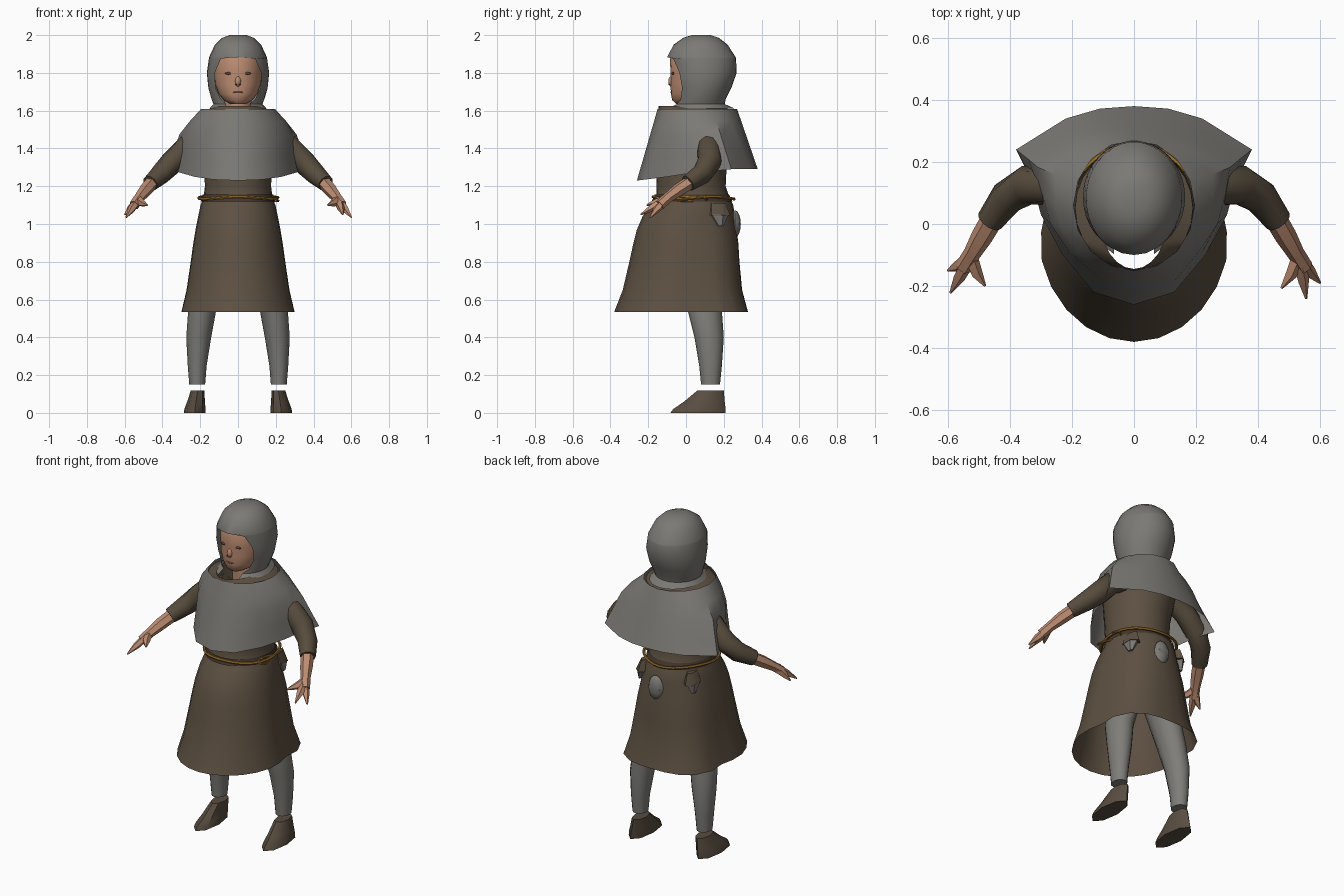
import bpy, bmesh, math
from mathutils import Vector

if "Cube" in bpy.data.objects:
    bpy.data.objects.remove(bpy.data.objects["Cube"], do_unlink=True)


def material(name, r, g, b):
    m = bpy.data.materials.new(name)
    m.use_nodes = True
    m.diffuse_color = (r, g, b, 1)
    bsdf = m.node_tree.nodes["Principled BSDF"]
    bsdf.inputs["Base Color"].default_value = (r, g, b, 1)
    bsdf.inputs["Roughness"].default_value = 0.9
    return m


GREY = material("grey wool", .2, .193, .176)
HOSE = material("pale grey hose", .21, .207, .19)
BROWN = material("brown tunic", .108, .08, .053)
SLEEVE = material("dark brown sleeve", .095, .072, .046)
SHOE = material("shoe leather", .097, .073, .051)
BELT = material("dark belt", .055, .037, .025)
SKIN = material("skin", .51, .265, .168)
LIP = material("lip", .36, .15, .1)
EYE = material("dark eye", .1, .06, .045)
ROPE = material("golden rope", .35, .17, .025)
parts = []


def finish(name, bm, mat, recalc=False):
    bmesh.ops.remove_doubles(bm, verts=bm.verts, dist=.0002)
    if recalc:
        bmesh.ops.recalc_face_normals(bm, faces=bm.faces)
    me = bpy.data.meshes.new(name)
    bm.to_mesh(me)
    bm.free()
    me.materials.append(mat)
    ob = bpy.data.objects.new(name, me)
    bpy.context.collection.objects.link(ob)
    parts.append(ob)
    return ob


def skin_rings(name, rings, mat, caps=(), recalc=False):
    """Join rings of points, listed from top to bottom, into a surface."""
    bm = bmesh.new()
    vs = [[bm.verts.new(p) for p in r] for r in rings]
    for a, b in zip(vs, vs[1:]):
        for j in range(len(a) - 1):
            bm.faces.new((b[j], b[j + 1], a[j + 1], a[j]))
    if "top" in caps:
        bm.faces.new(vs[0][:-1])
    if "bottom" in caps:
        bm.faces.new(vs[-1][:-1][::-1])
    return finish(name, bm, mat, recalc)


def oval(z, rx, front, back, gap=0, cx=0, n=24, fold=0):
    """Horizontal oval, open at the front by gap; fold squares the back corners
    and dents the sides."""
    cy, ry = (front + back) / 2, (back - front) / 2
    pts = []
    for i in range(n + 1):
        t = gap + (2 * math.pi - 2 * gap) * i / n
        u = min(t, 2 * math.pi - t)
        k = 1 - .7 * fold * math.exp(-((u - 1.8) / .22) ** 2)
        if math.cos(t) < 0:
            k += fold * math.sin(2 * t) ** 2
        pts.append(Vector((cx + rx * k * math.sin(t), cy - ry * k * math.cos(t), z)))
    return pts


def tube(name, path, mat, n=8, closed=False):
    """Round tube through (x, y, z, radius) points."""
    pts = [Vector(p[:3]) for p in path]
    rings, last = [], len(pts) - 1
    for i, p in enumerate(pts):
        if closed:
            d = pts[(i + 1) % len(pts)] - pts[i - 1]
        else:
            d = pts[min(i + 1, last)] - pts[max(i - 1, 0)]
        q = d.to_track_quat('Z', 'Y')
        r = path[i][3]
        rings.append([p + q @ Vector((r * math.cos(2 * math.pi * (j % n) / n),
                                      r * math.sin(2 * math.pi * (j % n) / n), 0))
                      for j in range(n + 1)])
    if closed:
        rings.append(rings[0])
    return skin_rings(name, rings, mat, () if closed else ("top", "bottom"), True)


def blob(name, loc, size, mat, seg=12):
    bm = bmesh.new()
    bmesh.ops.create_uvsphere(bm, u_segments=seg, v_segments=8, radius=1)
    bmesh.ops.scale(bm, vec=size, verts=bm.verts)
    bmesh.ops.translate(bm, vec=loc, verts=bm.verts)
    return finish(name, bm, mat)


# Head and neck
skin_rings("head", [oval(*r) for r in (
    (1.92, .1, -.06, .2), (1.87, .124, -.086, .2), (1.8, .127, -.081, .2),
    (1.74, .121, -.082, .2), (1.69, .104, -.08, .16), (1.655, .075, -.073, .12),
    (1.635, .04, -.05, .06))], SKIN, ("top", "bottom"))
skin_rings("neck", [oval(1.68, .07, 0, .15), oval(1.5, .08, 0, .17)], SKIN)
blob("nose", (0, -.077, 1.755), (.016, .017, .028), SKIN)
blob("mouth", (0, -.077, 1.697), (.027, .006, .005), LIP)
for s, side in ((1, "left"), (-1, "right")):
    blob(side + "_eye", (s * .048, -.069, 1.797), (.021, .007, .007), EYE)
    blob(side + "_nostril", (s * .01, -.088, 1.738), (.005, .005, .003), EYE)

# Hood, open around the face, with its lower edge spread over the collar
skin_rings("hood", [oval(*r) for r in (
    (2, .045, .03, .13), (1.985, .085, -.015, .175), (1.95, .122, -.065, .22),
    (1.883, .153, -.1, .263), (1.876, .155, -.102, .265, .62), (1.8, .165, -.095, .268, .84),
    (1.72, .157, -.075, .24, .86), (1.66, .14, -.06, .21, .7),
    (1.635, .13, -.065, .205, .5), (1.612, .15, -.115, .255, .45))], GREY, ("top",))

# Shoulder cape: an oval neck that spreads into a wider, squarer hem
hem = [(0, -.26, 1.23), (.13, -.22, 1.235), (.23, -.1, 1.25), (.3, .03, 1.27),
       (.33, .14, 1.28), (.38, .24, 1.29), (.22, .34, 1.29), (.11, .372, 1.29), (0, .38, 1.29)]
hem = [Vector(p) for p in hem]
hem += [Vector((-p.x, p.y, p.z)) for p in hem[-2::-1]]
collar = oval(1.61, .195, -.15, .27, n=16)
cape = []
for t, bulge in ((0, 1), (.2, 1.15), (.42, 1.17), (.7, 1.07), (1, 1)):
    ring = [a.lerp(b, t) for a, b in zip(collar, hem)]
    for p in ring:
        p.x *= bulge
    cape.append(ring)
skin_rings("shoulder_cape", cape, GREY)

# Tunic with flared skirt, open at neck and hem
skin_rings("tunic", [oval(*r[:4], fold=r[4] if len(r) > 4 else 0) for r in (
    (1.625, .11, -.145, .19), (1.595, .19, -.148, .25), (1.45, .2, -.165, .25),
    (1.3, .18, -.16, .215), (1.2, .175, -.155, .21), (1.14, .183, -.158, .23),
    (1.1, .198, -.185, .25), (1.04, .212, -.23, .26, .02), (.97, .227, -.26, .268, .04),
    (.9, .24, -.278, .277, .06), (.8, .255, -.3, .283, .08),
    (.65, .279, -.335, .297, .1), (.535, .308, -.38, .328, .12))], BROWN)

# Belt and rope girdle
skin_rings("belt", [oval(1.155, .187, -.166, .228), oval(1.12, .197, -.182, .246)], BELT)
steps = [2 * math.pi * i / 32 for i in range(32)]
tube("rope_girdle", [(.208 * math.cos(a), .04 + .215 * math.sin(a),
                      1.138 + .006 * math.sin(3 * a), .008) for a in steps], ROPE, 6, True)
tube("rope_loop", [(.195 + .02 * math.sin(2 * a), .02 + .09 * math.cos(a),
                    1.132 + .012 * math.sin(a), .005) for a in steps], ROPE, 6, True)

# Pouches hanging at the back and hips
blob("back_pouch", (.02, .26, 1.0), (.05, .03, .072), GREY, 8)
for s, side in ((1, "left"), (-1, "right")):
    skin_rings(side + "_hip_pouch", [
        oval(1.05, .035, .11, .225, cx=s * .165, n=6),
        oval(.99, .01, .165, .2, cx=s * .178, n=6)], GREY, ("top", "bottom"))
    skin_rings(side + "_pouch_flap", [
        oval(1.11, .02, .11, .21, cx=s * .155, n=6),
        oval(1.045, .042, .1, .235, cx=s * .16, n=6)], BROWN, ("top", "bottom"))


def mirrored(path, s):
    return [(s * p[0],) + tuple(p[1:]) for p in path]


tips = {"left": [(.6, -.19, 1.035), (.555, -.24, 1.05), (.475, -.207, 1.1)],
        "right": [(.592, -.222, 1.035), (.6, -.15, 1.05), (.48, -.2, 1.1)]}
for s, side in ((1, "left"), (-1, "right")):
    # Arms
    tube(side + "_sleeve", mirrored([
        (.16, .12, 1.46, .05), (.265, .122, 1.415, .062), (.345, .125, 1.33, .064),
        (.41, .085, 1.265, .056), (.465, .01, 1.215, .044)], s), SLEEVE, 10)
    tube(side + "_forearm", mirrored([
        (.44, .045, 1.235, .037), (.49, -.04, 1.18, .035), (.522, -.095, 1.14, .028),
        (.55, -.14, 1.1, .028)], s), SKIN, 6)
    # Hands with thumb and two grouped fingers
    for k, (x, y, z) in enumerate(tips[side]):
        mid = ((x + .535) / 2, (y - .12) / 2, (z + 1.12) / 2, .02)
        tube(f"{side}_finger_{k + 1}", mirrored(
            [(.528, -.105, 1.13, .024), mid, (x, y, z, .004)], s), SKIN, 5)
    # Legs in hose
    skin_rings(side + "_leg", [oval(z, rx, f, b, cx=s * cx, n=12) for z, rx, f, b, cx in (
        (.82, .09, -.03, .19, .11), (.54, .074, .01, .19, .19), (.4, .066, .045, .2, .208),
        (.25, .05, .07, .19, .216), (.15, .042, .08, .18, .216))], HOSE, ("top", "bottom"))
    # Wedge shoes
    skin_rings(side + "_shoe", [oval(z, rx, f, b, cx=s * cx, n=8) for z, rx, f, b, cx in (
        (.118, .036, .06, .2, .214), (.06, .047, -.01, .205, .222), (.02, .056, -.068, .21, .228),
        (.0, .057, -.083, .21, .229))], SHOE, ("top", "bottom"))

# Smooth shading with sharp creases kept
bpy.ops.object.select_all(action='DESELECT')
for ob in parts:
    ob.select_set(True)
bpy.context.view_layer.objects.active = parts[0]
bpy.ops.object.shade_smooth_by_angle(angle=math.radians(40))
